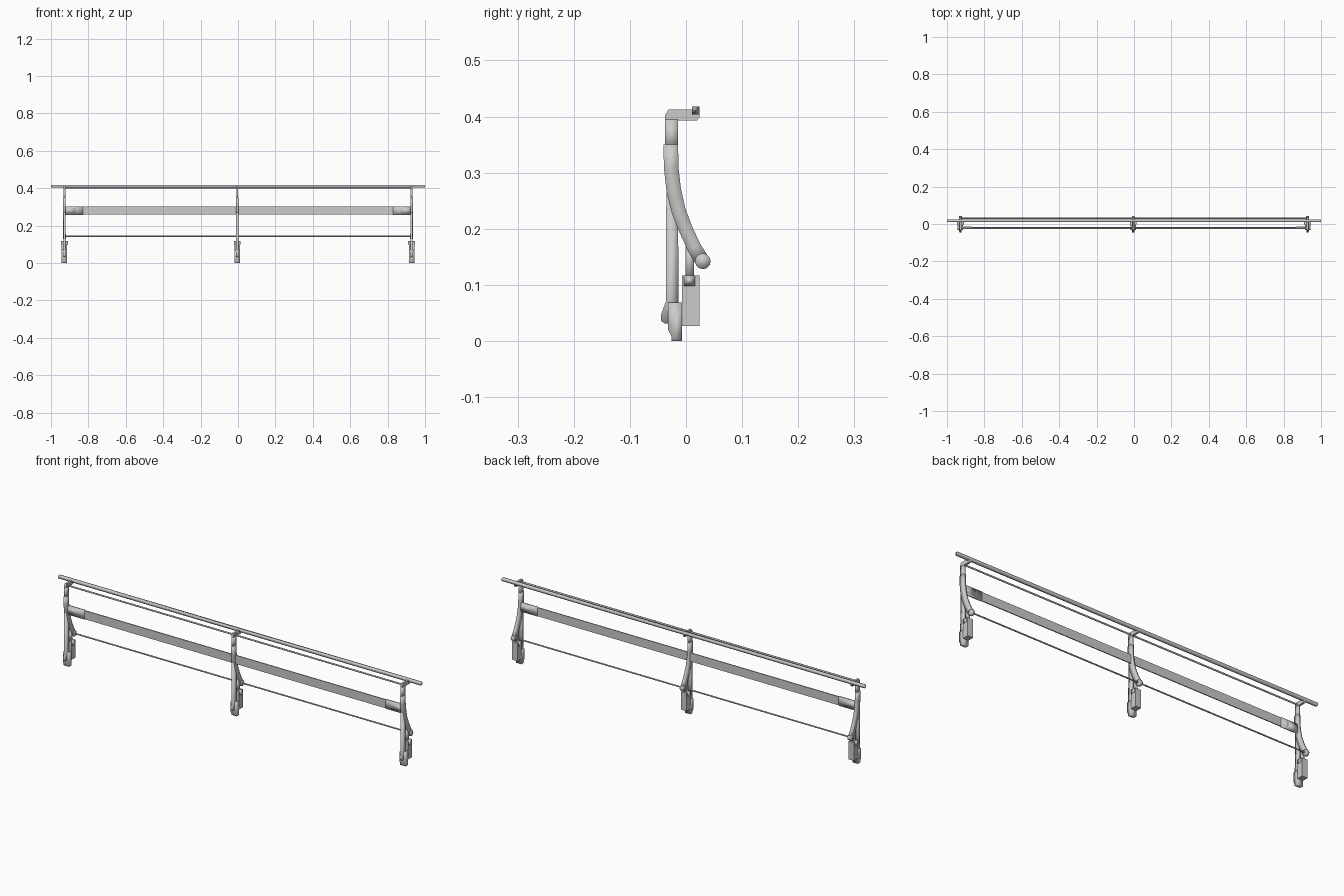
import bpy, bmesh, math
from mathutils import Vector

if "Cube" in bpy.data.objects:
    bpy.data.objects.remove(bpy.data.objects["Cube"])

POSTS = (("left", -0.928), ("middle", -0.004), ("right", 0.928))


def finish(name, bm, style="flat"):
    """style: flat, angle (sharp edges kept), soft (smooth all over),
    long (smooth all over, the large faces dominate)."""
    bmesh.ops.recalc_face_normals(bm, faces=bm.faces)
    for f in bm.faces:
        f.smooth = style != "flat"
    me = bpy.data.meshes.new(name)
    bm.to_mesh(me)
    bm.free()
    ob = bpy.data.objects.new(name, me)
    bpy.context.collection.objects.link(ob)
    if style == "angle":
        bpy.context.view_layer.objects.active = ob
        ob.select_set(True)
        bpy.ops.object.shade_smooth_by_angle(angle=math.radians(35))
        ob.select_set(False)
    if style == "long":
        m = ob.modifiers.new("weighted", "WEIGHTED_NORMAL")
        m.mode = "FACE_AREA"
        m.thresh = 10
    return ob


def box(name, x, y, z, style="flat"):
    bm = bmesh.new()
    bmesh.ops.create_cube(bm, size=1)
    for v in bm.verts:
        v.co = Vector([(r[0] + r[1]) / 2 + c * (r[1] - r[0])
                       for r, c in zip((x, y, z), v.co)])
    return finish(name, bm, style)


def plate(name, pts, cx, width, style="angle"):
    """Side profile (y, z) extruded across x."""
    bm = bmesh.new()
    f = bm.faces.new([bm.verts.new((cx - width / 2, y, z)) for y, z in pts])
    r = bmesh.ops.extrude_face_region(bm, geom=[f])
    bmesh.ops.translate(bm, vec=(width, 0, 0),
                        verts=[g for g in r["geom"] if isinstance(g, bmesh.types.BMVert)])
    return finish(name, bm, style)


def rod(name, x0, x1, y, z, radius, sides=16, style="angle"):
    pts = [(y + radius * math.cos(2 * math.pi * i / sides),
            z + radius * math.sin(2 * math.pi * i / sides)) for i in range(sides)]
    return plate(name, pts, (x0 + x1) / 2, x1 - x0, style)


def sweep(name, path, cx, width):
    """Square-section bar following a side path of (y, z, depth)."""
    bm = bmesh.new()
    rings = []
    for i, (y, z, d) in enumerate(path):
        a, b = path[max(i - 1, 0)], path[min(i + 1, len(path) - 1)]
        t = Vector((b[0] - a[0], b[1] - a[1])).normalized()
        rings.append([bm.verts.new((cx + s * width / 2, y + t.y * c * d / 2, z - t.x * c * d / 2))
                      for s, c in ((-1, -1), (1, -1), (1, 1), (-1, 1))])
    for r0, r1 in zip(rings, rings[1:]):
        for k in range(4):
            n = (k + 1) % 4
            bm.faces.new((r0[k], r0[n], r1[n], r1[k]))
    bm.faces.new(rings[0])
    bm.faces.new(rings[-1])
    return finish(name, bm, "soft")


# Long horizontal members
box("top_rail", (-1, 1), (0.011, 0.024), (0.404, 0.418), "long")
rod("upper_rod", -0.928, 0.928, -0.023, 0.402, 0.004)
box("middle_band", (-0.924, 0.924), (-0.022, -0.017), (0.258, 0.301))
rod("lower_rod", -0.928, 0.928, 0.03, 0.143, 0.0035)

# End sleeves on the band
for side, s in (("left", -1), ("right", 1)):
    box(side + "_band_sleeve", sorted((s * 0.83, s * 0.928)),
        (-0.0235, -0.0155), (0.257, 0.302), "soft")
    box(side + "_band_clip", sorted((s * 0.868, s * 0.928)),
        (-0.026, -0.013), (0.265, 0.294), "soft")

for side, x in POSTS:
    # Neck and the arm that carries the rail
    box(side + "_post_neck", (x - 0.005, x + 0.005), (-0.037, -0.014), (0.34, 0.395), "soft")
    plate(side + "_rail_arm",
          [(-0.037, 0.393), (-0.037, 0.403), (-0.031, 0.413), (0.024, 0.413),
           (0.024, 0.399), (0.020, 0.393)], x, 0.010)
    # Curved stay sweeping back to the lower rod
    sweep(side + "_curved_stay",
          [(-0.027, 0.350, 0.026), (-0.0265, 0.310, 0.026), (-0.022, 0.270, 0.026),
           (-0.013, 0.232, 0.025), (0.000, 0.198, 0.025), (0.014, 0.168, 0.025),
           (0.029, 0.143, 0.026)], x, 0.013)
    rod(side + "_stay_hub", x - 0.008, x + 0.008, 0.030, 0.142, 0.014, 12, "soft")
    # Straight front leg with rounded toe
    plate(side + "_front_leg",
          [(-0.035, 0.28), (-0.036, 0.07), (-0.045, 0.046), (-0.044, 0.035),
           (-0.037, 0.031), (-0.013, 0.031), (-0.014, 0.20), (-0.016, 0.28)], x, 0.012, "soft")
    # Foot clamp
    plate(side + "_foot",
          [(-0.032, 0.069), (-0.032, 0.02), (-0.026, 0.008), (-0.026, 0.0),
           (-0.007, 0.0), (-0.007, 0.069)], x, 0.030, "soft")
    # Rear block, its bolt and upright
    box(side + "_rear_block", (x - 0.015, x + 0.015), (-0.007, 0.024), (0.027, 0.117))
    box(side + "_block_bolt", (x - 0.018, x + 0.018), (-0.004, 0.016), (0.098, 0.117), "long")
    box(side + "_rear_upright", (x - 0.005, x + 0.005), (-0.001, 0.014), (0.11, 0.175), "soft")
